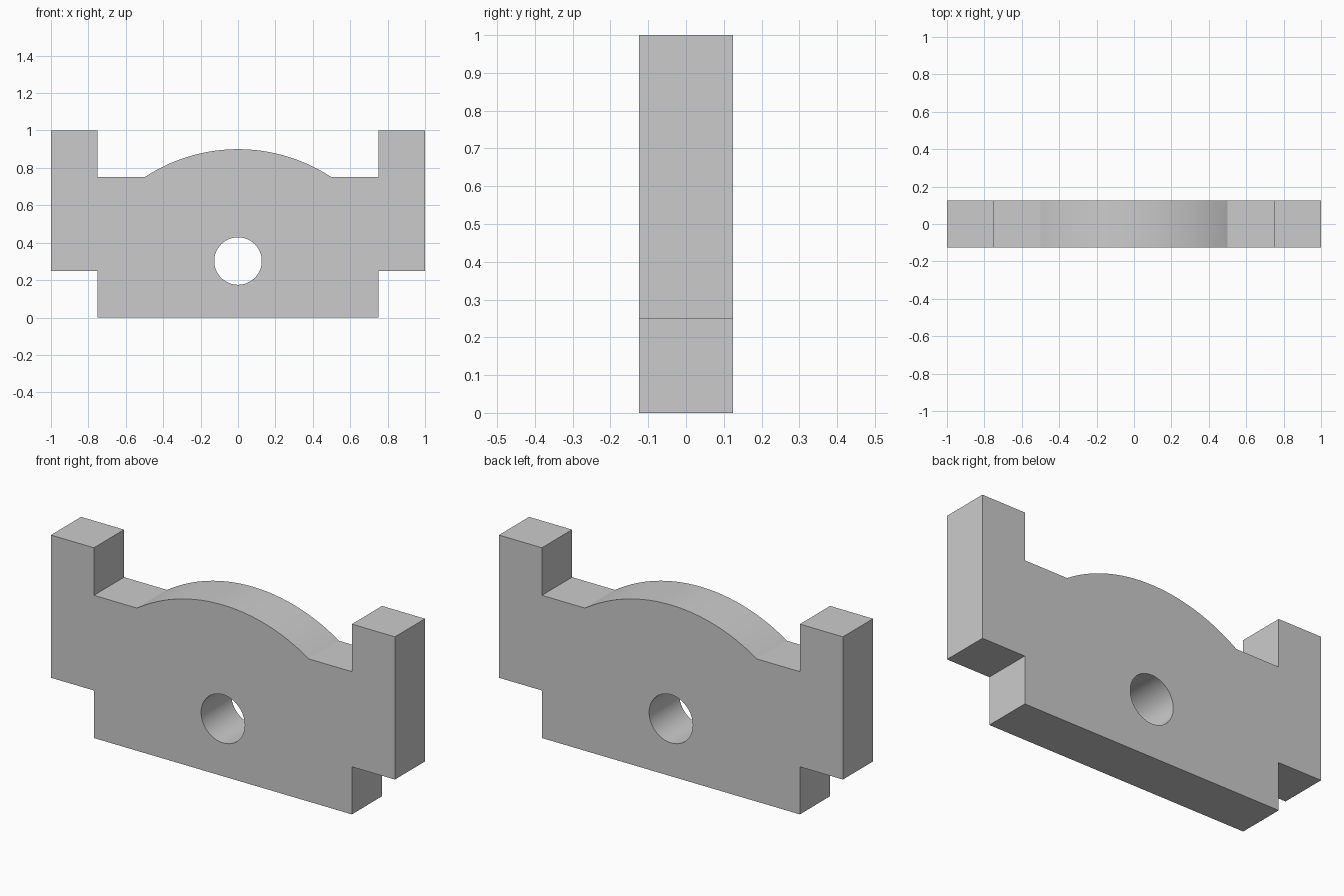
import bpy, bmesh, math
from mathutils import Vector

if "Cube" in bpy.data.objects:
    bpy.data.objects.remove(bpy.data.objects["Cube"])

HALF_DEPTH = 0.125


def prism(name, outline, half_depth):
    """Extrude an x-z outline along y, centred on y = 0."""
    bm = bmesh.new()
    face = bm.faces.new([bm.verts.new((x, -half_depth, z)) for x, z in outline])
    new = bmesh.ops.extrude_face_region(bm, geom=[face])["geom"]
    bmesh.ops.translate(bm, vec=Vector((0, 2 * half_depth, 0)),
                        verts=[v for v in new if isinstance(v, bmesh.types.BMVert)])
    bmesh.ops.recalc_face_normals(bm, faces=bm.faces)
    mesh = bpy.data.meshes.new(name)
    bm.to_mesh(mesh)
    bm.free()
    obj = bpy.data.objects.new(name, mesh)
    bpy.context.collection.objects.link(obj)
    return obj


def arc(cx, cz, r, start, end, steps):
    return [(cx + r * math.cos(a), cz + r * math.sin(a))
            for a in (start + (end - start) * i / steps for i in range(steps + 1))]


# Plate outline: stepped right side, arched crown, mirrored left side
right = [(0.75, 0), (0.75, 0.25), (1, 0.25), (1, 1), (0.75, 1), (0.75, 0.75)]
left = [(-x, z) for x, z in reversed(right)]
half_chord, rise, spring = 0.5, 0.15, 0.75
radius = (half_chord ** 2 + rise ** 2) / (2 * rise)
sweep = math.asin(half_chord / radius)
crown = arc(0, spring + rise - radius, radius,
            math.pi / 2 - sweep, math.pi / 2 + sweep, 48)
plate = prism("arched_plate", right + crown + left, HALF_DEPTH)

# Round through hole
cutter = prism("hole_cutter", arc(0, 0.302, 0.127, 0, 2 * math.pi, 64)[:-1], 0.2)
cutter.hide_render = True
cut = plate.modifiers.new("hole", 'BOOLEAN')
cut.operation = 'DIFFERENCE'
cut.solver = 'EXACT'
cut.object = cutter

bpy.context.view_layer.objects.active = plate
plate.select_set(True)
bpy.ops.object.modifier_apply(modifier=cut.name)
bpy.data.objects.remove(cutter)

# Smooth the crown and the bore, keep the edges crisp
bpy.ops.object.shade_smooth_by_angle(angle=math.radians(25))
